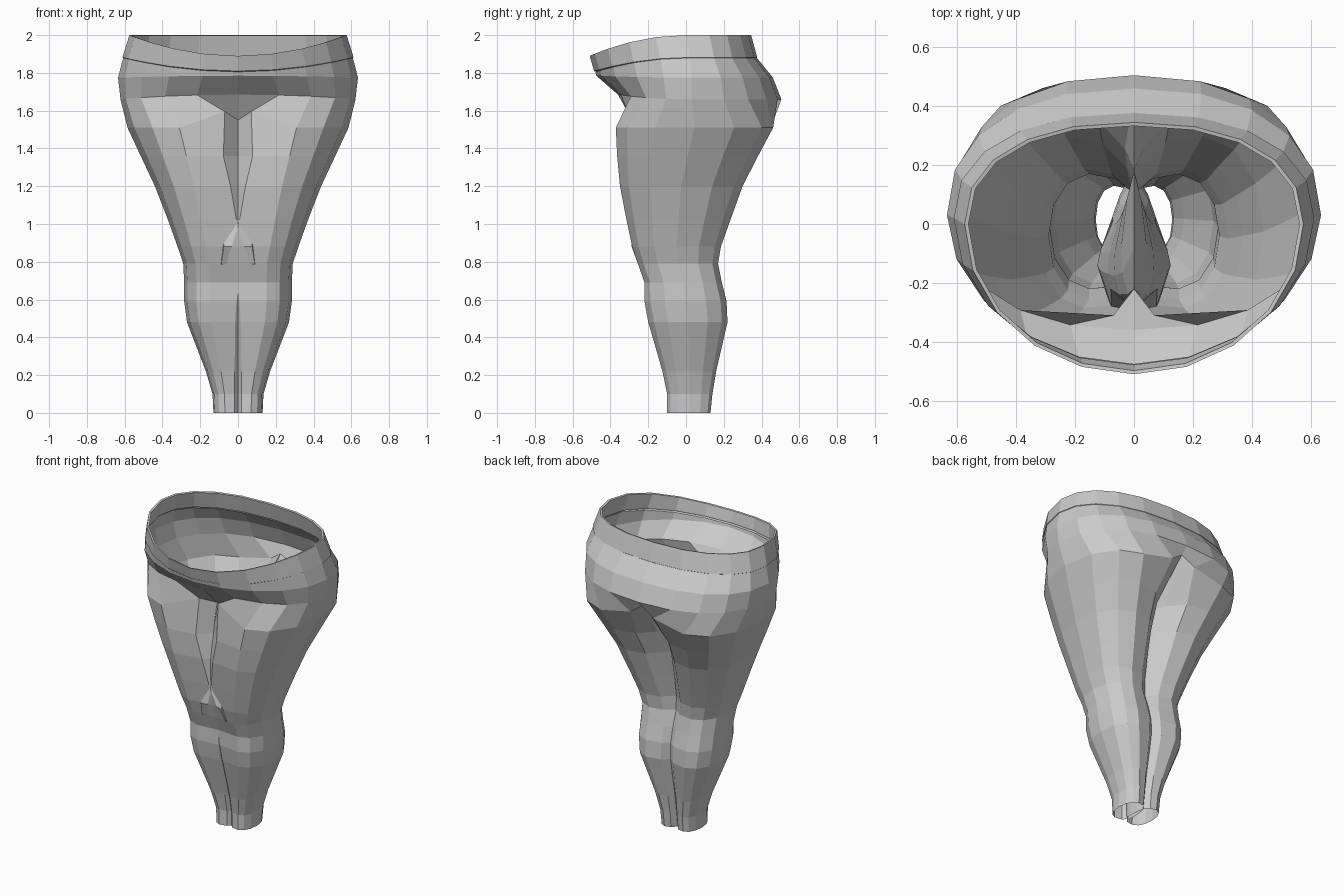
import bpy, bmesh
from math import sin, cos, pi, radians

cube = bpy.data.objects.get("Cube")
if cube:
    bpy.data.objects.remove(cube, do_unlink=True)

grey = bpy.data.materials.new("plain grey")
grey.use_nodes = True
COLOUR = (0.6, 0.6, 0.6, 1)
grey.diffuse_color = COLOUR
grey.node_tree.nodes["Principled BSDF"].inputs["Base Color"].default_value = COLOUR

OUTER = 11      # points from front seam round the hip to the back seam
INNER = 4       # points along the inside of the leg
SEAM = radians(145)


def rounded(v, power):
    return abs(v) ** power * (1 if v >= 0 else -1)


def leg_ring(z, outer, front, back, inner_front, inner_back):
    """Closed loop: round outside arc first, then the squarer inside, leaning front to back."""
    cx = outer / 2
    cy, ry = (front + back) / 2, (back - front) / 2
    angles = [-SEAM + 2 * SEAM * i / (OUTER - 1) for i in range(OUTER)]
    angles += [SEAM + (2 * pi - 2 * SEAM) * (i + 1) / (INNER + 1) for i in range(INNER)]
    ring = []
    for a in angles:
        power = .95 if cos(a) > 0 else .75
        c, s = rounded(cos(a), power), rounded(sin(a), power)
        inner = inner_front + (inner_back - inner_front) * (s + 1) / 2
        rx = cx if c > 0 else cx - inner
        ring.append([cx + rx * c, cy + ry * s, z])
    return ring


def hip_ring(rx, mid, front, back, z_front, z_back, front_power=1.0):
    """Half loop from the front centre to the back centre."""
    ring = []
    for i in range(OUTER):
        a = pi * (i / (OUTER - 1) - 0.5)
        s = sin(a)
        reach = back - mid if s > 0 else mid - front
        power = .87 if s > 0 else front_power
        z = z_back + (z_front - z_back) * min(s, 0) ** 2
        x = 0 if i in (0, OUTER - 1) else rx * rounded(cos(a), power)
        ring.append([x, mid + reach * rounded(s, power), z])
    return ring


def bridge(bm, low, high, closed):
    n = len(low)
    for i in range(n if closed else n - 1):
        j = (i + 1) % n
        bm.faces.new((low[i], low[j], high[j], high[i]))


def finish(bm, name):
    bmesh.ops.recalc_face_normals(bm, faces=bm.faces)
    mesh = bpy.data.meshes.new(name)
    bm.to_mesh(mesh)
    bm.free()
    mesh.materials.append(grey)
    obj = bpy.data.objects.new(name, mesh)
    bpy.context.collection.objects.link(obj)
    mirror = obj.modifiers.new("mirror", "MIRROR")
    mirror.merge_threshold = 0.0005


# Legs, ankle to crotch: height, outside, front, back, inside at front and back
LEGS = [(0, .13, -.10, .13, -.02, -.005), (.1, .135, -.10, .14, -.025, -.01),
        (.22, .17, -.125, .16, -.04, -.015), (.48, .27, -.2, .22, -.09, -.03),
        (.59, .285, -.22, .215, -.11, -.04), (.69, .285, -.22, .19, -.14, -.03),
        (.79, .29, -.255, .17, -.19, 0), (.88, .32, -.285, .185, -.18, .01),
        (1.02, .37, -.315, .235, -.15, .015), (1.2, .44, -.35, .3, -.12, .015),
        (1.36, .515, -.365, .382, -.08, .01), (1.51, .585, -.372, .462, 0, 0)]
bm = bmesh.new()
rings = [leg_ring(*row) for row in LEGS]

# Folded knee crease where the two legs overlap
for k, x, y in ((6, -.088, -.255), (7, -.075, -.288)):
    rings[k][0][:2] = x, y

# Crotch saddle on the centre line
top = rings[-1]
top[0] = [0, -.22, 1.55]
top[1] = [.07, -.31, 1.595]
top[OUTER - 2] = [.085, .468, 1.56]
top[OUTER - 1] = [0, .45, 1.62]
for i in range(INNER):
    t = (i + 1) / (INNER + 1)
    top[OUTER + i] = [0, .45 - .67 * t, 1.57 - .06 * sin(pi * t)]

loops = [[bm.verts.new(p) for p in ring] for ring in rings]
for low, high in zip(loops, loops[1:]):
    bridge(bm, low, high, True)

# Hips and belly, continuing the outside of the legs
HIPS = [(.622, .03, -.36, .505, 1.685, 1.66, .9), (.635, .03, -.475, .46, 1.785, 1.775, 1.04),
        (.608, .02, -.48, .375, 1.805, 1.88)]
previous = loops[-1][:OUTER]
for row in HIPS:
    ring = hip_ring(*row)
    current = [bm.verts.new(p) for p in ring]
    bridge(bm, previous, current, False)
    previous = current
finish(bm, "trousers")

# Waistband with a thin turned-in rim
BAND = [(.602, .02, -.475, .368, 1.805, 1.875), (.612, .02, -.487, .377, 1.81, 1.882),
        (.575, .0, -.51, .345, 1.89, 2.0), (.562, .0, -.498, .333, 1.888, 1.997),
        (.59, .01, -.478, .36, 1.815, 1.885)]
bm = bmesh.new()
loops = [[bm.verts.new(p) for p in hip_ring(*row)] for row in BAND]
for low, high in zip(loops, loops[1:]):
    bridge(bm, low, high, False)
finish(bm, "waistband")
